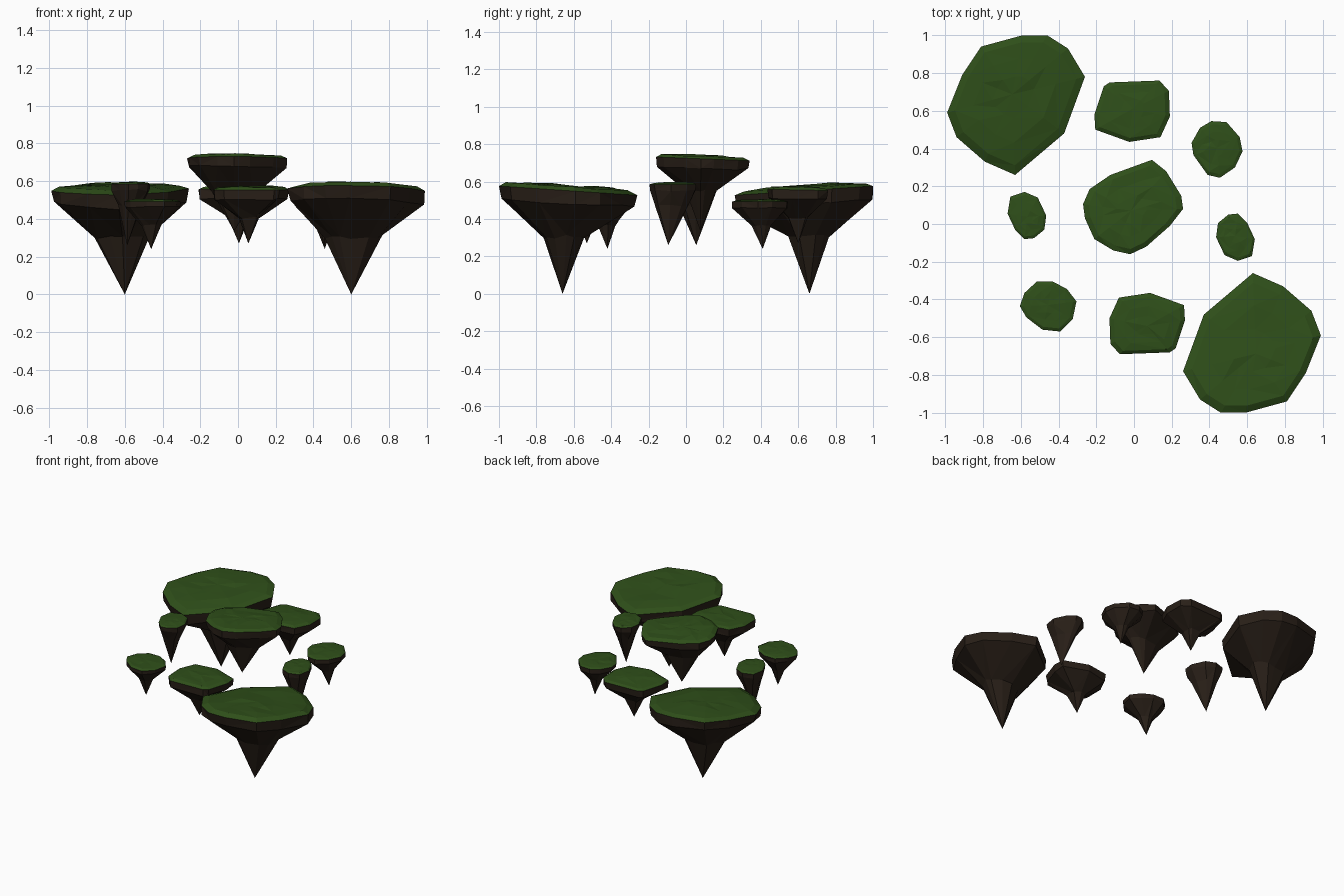
import bpy, bmesh, random
from mathutils import Vector

if "Cube" in bpy.data.objects:
    bpy.data.objects.remove(bpy.data.objects["Cube"])

random.seed(4)


def material(name, color):
    m = bpy.data.materials.new(name)
    m.diffuse_color = (*color, 1)
    m.use_nodes = True
    m.node_tree.nodes["Principled BSDF"].inputs["Base Color"].default_value = m.diffuse_color
    return m


GRASS = material("grass", (0.028, 0.078, 0.010))
ROCK = material("rock", (0.022, 0.014, 0.009))


def lofted(name, rings, end, mat):
    """Skin a stack of equal rings and close it with a fan to one end point."""
    bm = bmesh.new()
    loops = [[bm.verts.new(p) for p in ring] for ring in rings]
    n = len(loops[0])
    for a, b in zip(loops, loops[1:]):
        for i in range(n):
            j = (i + 1) % n
            bm.faces.new((a[i], a[j], b[j], b[i]))
    tip = bm.verts.new(end)
    for i in range(n):
        bm.faces.new((loops[-1][i], loops[-1][(i + 1) % n], tip))
    bmesh.ops.triangulate(bm, faces=bm.faces[:])
    bmesh.ops.recalc_face_normals(bm, faces=bm.faces[:])
    # open shells: make the cap face up and the rock face outward
    up = sum(f.normal.z * f.calc_area() for f in bm.faces)
    if (up > 0) != (mat is GRASS):
        bmesh.ops.reverse_faces(bm, faces=bm.faces[:])
    mesh = bpy.data.meshes.new(name)
    bm.to_mesh(mesh)
    bm.free()
    mesh.materials.append(mat)
    bpy.context.collection.objects.link(bpy.data.objects.new(name, mesh))


def island(name, outline, tip, rim_z, dome, tilt, neck, levels=(0.12, 0.45)):
    tip = Vector(tip)
    n = len(outline)
    cx = sum(p[0] for p in outline) / n
    cy = sum(p[1] for p in outline) / n
    depth = rim_z - tip.z

    def plane(x, y):
        return rim_z + tilt * (y - cy)

    # grass cap: gently bumpy dome on a tilted rim
    rim = [Vector((x, y, plane(x, y))) for x, y in outline]
    cap = [rim]
    for s, h in ((0.88, 0.6), (0.6, 0.85), (0.3, 0.95)):
        ring = []
        for x, y in outline:
            px, py = cx + (x - cx) * s, cy + (y - cy) * s
            ring.append(Vector((px, py, plane(px, py) + dome * (h + random.uniform(-.2, .15)))))
        cap.append(ring)
    lofted(name + "_grass", cap, (cx, cy, plane(cx, cy) + dome), GRASS)

    # rock: steep lip, shoulder, narrow neck, pointed tip
    lip, waist = [], []
    for x, y in outline:
        s = random.uniform(0.95, 1.0)
        lip.append(Vector((cx + (x - cx) * s, cy + (y - cy) * s,
                           plane(x, y) - depth * (levels[0] + random.uniform(-.02, .02)))))
        s = random.uniform(0.92, 1.05)
        waist.append(Vector((tip.x + (x - tip.x) * neck[0] * s,
                             tip.y + (y - tip.y) * neck[1] * s,
                             rim_z - depth * (levels[1] + random.uniform(-.02, .02)))))
    lofted(name + "_rock", [rim, lip, waist], tip, ROCK)


def half_turn(points, dx=0, dy=0):
    return [(dx - x, dy - y) for x, y in points]


# two large islands
big = [(-.59, 1), (-.46, 1), (-.35, .93), (-.26, .78), (-.37, .48), (-.63, .26),
       (-.79, .33), (-.94, .46), (-.99, .59), (-.91, .79), (-.81, .94)]
island("large_island_back", big, (-.60, .66, 0), .555, .032, .067, (.43, .3))
island("large_island_front", half_turn(big), (.60, -.66, 0), .555, .032, -.067, (.43, .3))

# raised centre island
centre = [(.095, .34), (.17, .28), (.25, .15), (.26, .08), (.19, -.01), (.065, -.12),
          (-.02, -.16), (-.11, -.14), (-.21, -.08), (-.26, .03), (-.27, .105),
          (-.235, .185), (-.125, .26)]
island("centre_island", centre, (-.02, .077, .335), .722, .022, -.04, (.5, .33))

# two medium islands
medium = [(.085, -.365), (.265, -.43), (.27, -.51), (.22, -.66), (.19, -.68),
          (-.075, -.69), (-.125, -.635), (-.13, -.50), (-.08, -.39)]
island("medium_island_front", medium, (.055, -.53, .27), .555, .02, .02, (.27, .35), (.17, .52))
island("medium_island_back", half_turn(medium, .06, .07), (.005, .60, .27), .555, .02, -.02,
       (.27, .35), (.17, .52))

# two low small islands
low_right = [(.35, .51), (.41, .545), (.49, .54), (.56, .46), (.575, .385), (.535, .30),
             (.455, .245), (.39, .26), (.315, .365), (.305, .43)]
low_left = [(-.515, -.305), (-.43, -.305), (-.355, -.345), (-.305, -.41), (-.325, -.505),
            (-.39, -.57), (-.485, -.56), (-.57, -.495), (-.605, -.435), (-.58, -.365)]
island("low_island_right", low_right, (.46, .41, .24), .492, .013, 0, (.35, .35), (.12, .5))
island("low_island_left", low_left, (-.46, -.42, .24), .492, .013, 0, (.35, .35), (.12, .5))

# two slender islands
slender = [(.50, .05), (.55, .055), (.60, .005), (.64, -.08), (.625, -.17), (.55, -.195),
           (.48, -.165), (.435, -.07), (.445, .005)]
island("slender_island_right", slender, (.557, -.095, .26), .585, .012, 0, (.6, .72), (.1, .35))
island("slender_island_left", half_turn(slender, -.03, -.025), (-.587, .055, .26), .585, .012, 0,
       (.6, .72), (.1, .35))
